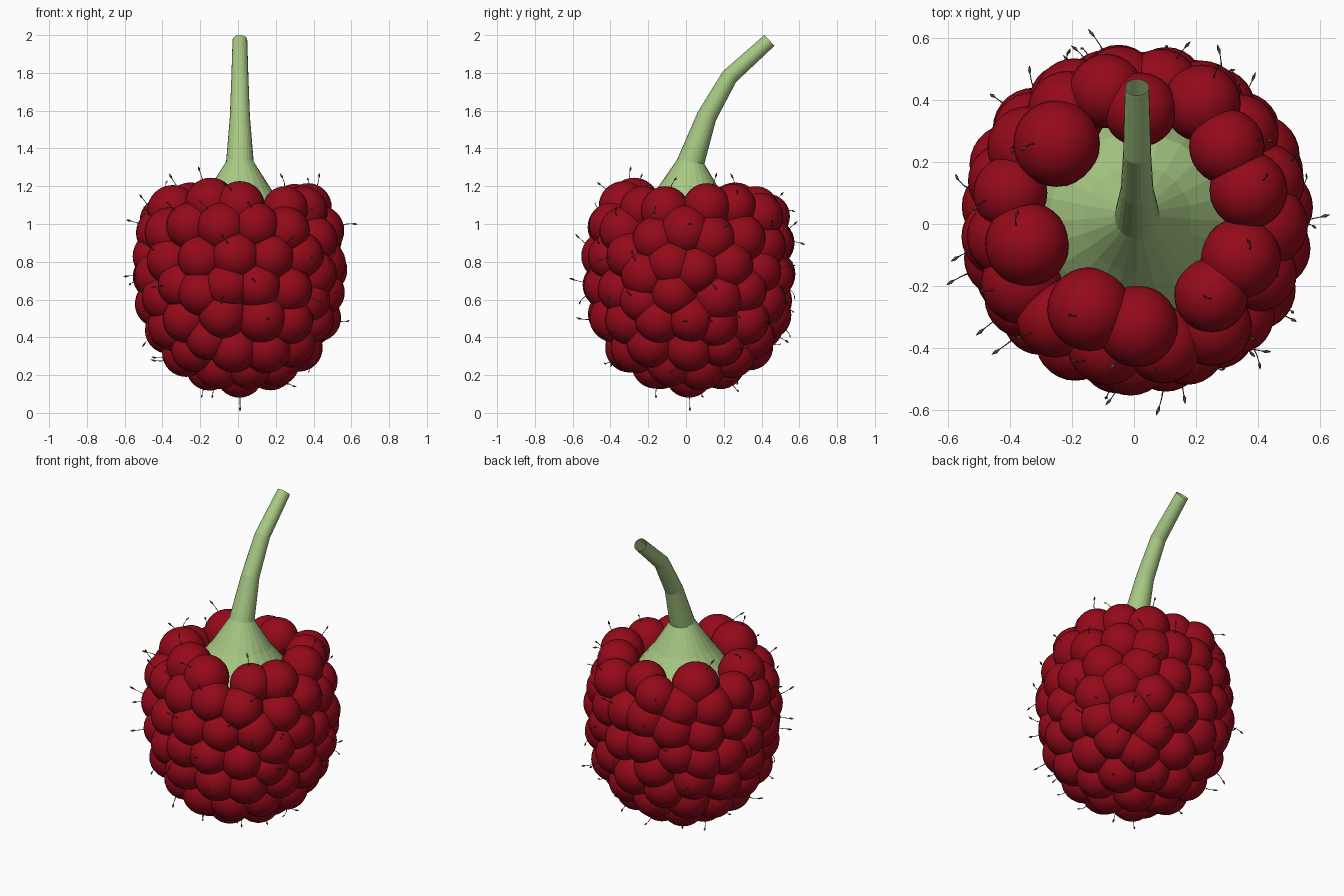
import bpy, bmesh, math, random
from mathutils import Vector, Matrix

if "Cube" in bpy.data.objects:
    bpy.data.objects.remove(bpy.data.objects["Cube"])

random.seed(7)


def material(name, color):
    m = bpy.data.materials.new(name)
    m.diffuse_color = (*color, 1)
    m.use_nodes = True
    m.node_tree.nodes["Principled BSDF"].inputs["Base Color"].default_value = m.diffuse_color
    return m


def finish(name, bm, mat, smooth=False):
    for f in bm.faces:
        f.smooth = smooth
    me = bpy.data.meshes.new(name)
    bm.to_mesh(me)
    bm.free()
    me.materials.append(mat)
    ob = bpy.data.objects.new(name, me)
    bpy.context.collection.objects.link(ob)
    return ob


def loft(bm, centers, radii, axes, sides):
    """Open tube through round sections."""
    rings = []
    for c, r, a in zip(centers, radii, axes):
        q = Vector((0, 0, 1)).rotation_difference(Vector(a))
        rings.append([bm.verts.new(Vector(c) + q @ Vector(
            (r * math.cos(2 * math.pi * i / sides), r * math.sin(2 * math.pi * i / sides), 0)))
            for i in range(sides)])
    for lo, hi in zip(rings, rings[1:]):
        for i in range(sides):
            j = (i + 1) % sides
            bm.faces.new((lo[i], lo[j], hi[j], hi[i]))


red = material("berry_red", (0.30, 0.003, 0.010))
green = material("stem_green", (0.39, 0.58, 0.23))
brown = material("hair_brown", (0.10, 0.06, 0.04))

# Stem and receptacle core: y, z, radius, tilt towards the back
core = [(0, 0.26, 0.10, 0), (0, 0.36, 0.24, 0), (0, 0.52, 0.33, 0), (0, 0.72, 0.37, 0),
        (0, 0.90, 0.35, 0), (0.01, 1.03, 0.285, 0), (0.015, 1.17, 0.175, 0.05),
        (0.025, 1.33, 0.073, 0.15), (0.11, 1.57, 0.053, 0.42),
        (0.23, 1.78, 0.045, 0.68), (0.442, 1.972, 0.039, 0.83)]
bm = bmesh.new()
loft(bm, [(0.01, y, z) for y, z, r, t in core], [r for y, z, r, t in core],
     [(0, math.sin(t), math.cos(t)) for y, z, r, t in core], 24)
finish("stem_and_core", bm, green)

# Berry envelope around its own axis: height and radius of the drupelet centres
axis = Vector((0.008, 0.015, 0))
env = [(0.21, 0), (0.232, 0.15), (0.29, 0.26), (0.37, 0.34), (0.50, 0.41),
       (0.65, 0.442), (0.80, 0.445), (0.95, 0.425), (1.06, 0.395)]


def env_radius(z):
    for (z0, r0), (z1, r1) in zip(env, env[1:]):
        if z <= z1:
            return r0 + (r1 - r0) * (z - z0) / (z1 - z0)
    return env[-1][1]


# Top ring of drupelets: x, y, z, radius
top = [(-0.25, 0.26, 1.08, 0.14), (-0.345, -0.065, 1.07, 0.136), (-0.145, -0.275, 1.11, 0.135),
       (0.01, -0.33, 1.095, 0.132), (0.25, -0.23, 1.08, 0.12), (0.345, -0.11, 1.07, 0.13),
       (0.37, 0.11, 1.09, 0.126), (0.30, 0.25, 1.09, 0.122), (0.02, 0.37, 1.08, 0.12),
       (-0.09, 0.43, 1.04, 0.12), (0.22, 0.39, 1.04, 0.125), (-0.40, 0.10, 1.02, 0.12)]
drupelets = [(Vector((x, y, z)) - axis, r) for x, y, z, r in top]

# Drupelets facing the front (x, z) and the right side (y, z)
front = [(-0.25, 1.0), (-0.08, 0.99), (0.10, 1.0), (0.25, 0.96), (-0.36, 0.8), (-0.19, 0.81),
         (-0.01, 0.83), (0.17, 0.83), (-0.19, 0.64), (0.10, 0.67), (0.27, 0.65), (-0.08, 0.53),
         (0.13, 0.51), (-0.27, 0.49), (-0.23, 0.34), (-0.03, 0.34), (0.15, 0.34)]
right = [(0.13, 0.92), (0.05, 0.76), (0.22, 0.78), (-0.06, 0.64), (0.17, 0.61), (0.38, 0.75),
         (-0.15, 0.91), (-0.15, 0.5), (0.03, 0.5), (0.31, 0.49), (0.03, 0.34), (-0.19, 0.37)]


def depth(a, z):
    return math.sqrt(max(0.0, env_radius(z) ** 2 - a * a))


fixed = [Vector((0, 0, 0.208))]
fixed += [Vector((x - axis.x, -depth(x - axis.x, z), z)) for x, z in front]
fixed += [Vector((depth(y - axis.y, z), y - axis.y, z)) for y, z in right]
drupelets += [(p, random.uniform(0.124, 0.134)) for p in fixed]

# Fill the remaining surface, always at the emptiest spot
cand = []
for (z0, r0), (z1, r1) in zip(env, env[1:]):
    steps = round(math.hypot(r1 - r0, z1 - z0) / 0.025)
    for s in range(steps):
        r, z = r0 + (r1 - r0) * s / steps, z0 + (z1 - z0) * s / steps
        n = max(1, int(r * 250))
        for k in range(n):
            a = 2 * math.pi * (k + random.random()) / n
            cand.append(Vector((r * math.cos(a), r * math.sin(a), z)))
kept = len(drupelets)
dist = [min((c - p).length for p, r in drupelets) for c in cand]
while max(dist) > 0.128:
    p = cand[dist.index(max(dist))]
    drupelets.append((p.copy(), random.uniform(0.122, 0.134)))
    dist = [min(d, (c - p).length) for d, c in zip(dist, cand)]

# Even out: filled drupelets move to the middle of their patch, placed ones only a little
for step in range(4):
    patches = [[] for d in drupelets]
    for c in cand:
        gaps = [(c - p).length_squared for p, r in drupelets]
        patches[gaps.index(min(gaps))].append(c)
    for i in range(len(top) + 1, len(drupelets)):
        if patches[i]:
            m = sum(patches[i], Vector()) / len(patches[i])
            m = drupelets[i][0].lerp(m, 1 if i >= kept else 0.15)
            k = env_radius(m.z) / max(0.01, math.hypot(m.x, m.y)) if m.z > 0.27 else 1
            drupelets[i] = (Vector((m.x * k, m.y * k, m.z)), drupelets[i][1])
drupelets = [(p + axis, r) for p, r in drupelets]

bm = bmesh.new()
for p, r in drupelets:
    bmesh.ops.create_uvsphere(bm, u_segments=28, v_segments=16, radius=r,
                              matrix=Matrix.Translation(p))
finish("drupelets", bm, red, smooth=True)

# Fine hairs with a small dried tip
bm = bmesh.new()
for p, r in drupelets:
    bottom = p.z < 0.21
    if random.random() > 0.75 and not bottom:
        continue
    d = (p - Vector((0, 0, 0.68))).normalized()
    bend = Vector([random.uniform(-0.5, 0.5) for _ in range(3)])
    if bottom:
        bend *= 0.1
    else:
        d = (d + bend).normalized()
    length = 0.073 if bottom else 0.055
    ts, rad = (-0.2, 0.3, 0.66, 0.83, 1.0), [0.003, 0.0018, 0.0015, 0.006, 0.001]
    pts = [p + d * (r + length * t) + bend * (0.05 * max(t, 0) ** 2) for t in ts]
    loft(bm, pts, rad, [d] * 5, 6)
finish("berry_hairs", bm, brown, smooth=True)
